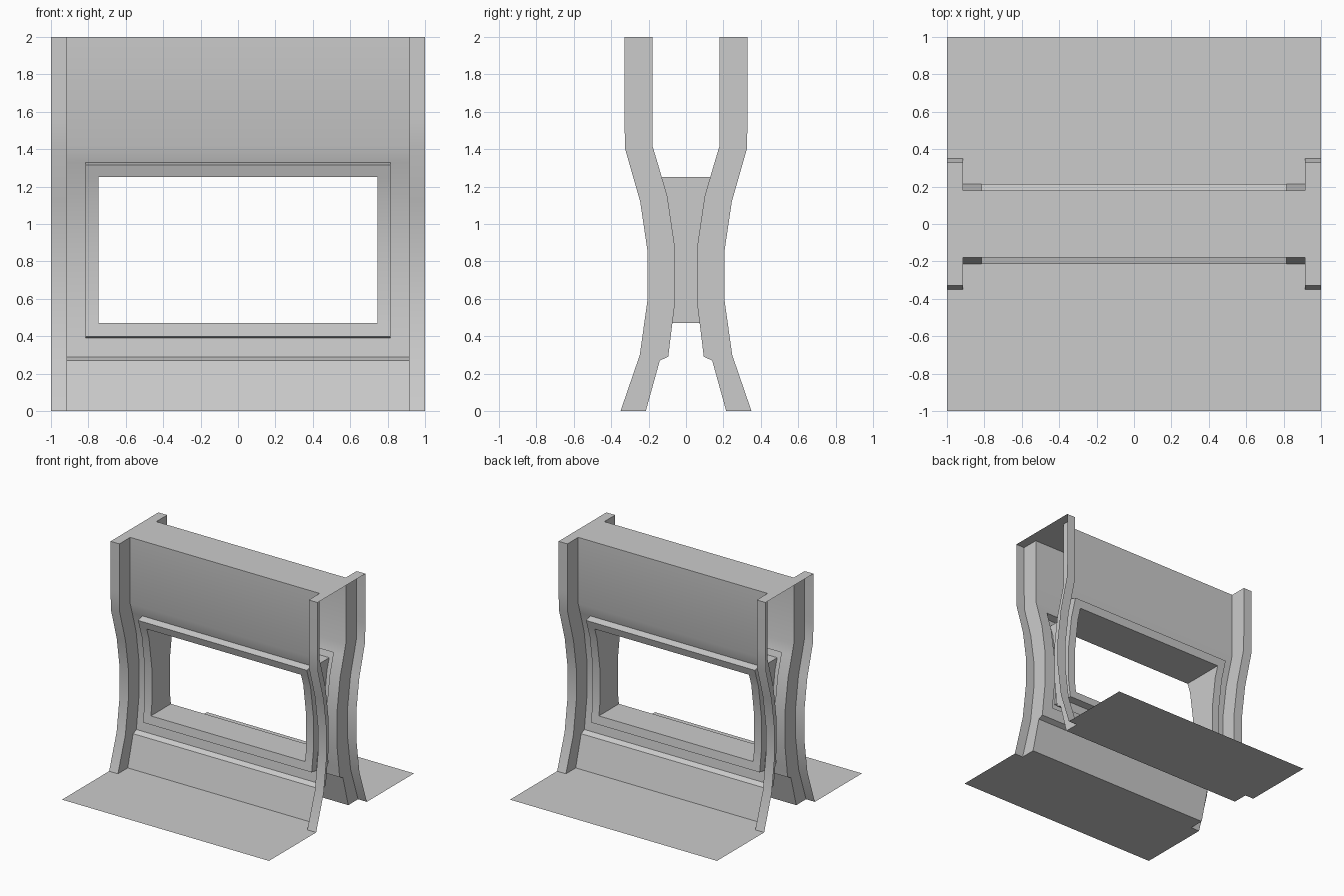
import bpy
import bmesh
import math
from mathutils import Vector

if "Cube" in bpy.data.objects:
    bpy.data.objects.remove(bpy.data.objects["Cube"])

# Side profiles as (distance from the centre plane, height)
WALL = [(.215, 0), (.14, .27), (.095, .29), (.083, .39), (.06, .57), (.06, .88),
        (.10, 1.15), (.153, 1.33), (.18, 1.42), (.18, 2)]
POST = [(.35, 0), (.247, .3), (.205, .6), (.205, .85), (.245, 1.12),
        (.325, 1.4), (.33, 1.57), (.33, 2)]
FRAME = [(.148, .398), (.138, .47), (.125, .57), (.125, .88), (.163, 1.15),
         (.195, 1.25), (.215, 1.315)]
X_END, X_POST, X_FRAME, X_OPEN = 1.0, .915, .815, .745


def face(bm, pts, facing):
    """Add one polygon turned toward the given direction."""
    f = bm.faces.new([bm.verts.new(p) for p in pts])
    f.normal_update()
    if f.normal.dot(Vector(facing)) < 0:
        f.normal_flip()


def strip(bm, profile, x0, x1):
    """Sweep a front profile sideways from x0 to x1."""
    for (y0, z0), (y1, z1) in zip(profile, profile[1:]):
        face(bm, [(x0, -y0, z0), (x1, -y0, z0), (x1, -y1, z1), (x0, -y1, z1)], (0, -1, 0))


def side(bm, outer, inner, x, facing):
    """Fill the area between two profiles at a fixed x."""
    pts = [(x, -y, z) for y, z in outer] + [(x, -y, z) for y, z in reversed(inner)]
    face(bm, pts, (facing, 0, 0))


def flat(bm, x0, x1, y0, y1, z, facing):
    face(bm, [(x0, y0, z), (x1, y0, z), (x1, y1, z), (x0, y1, z)], (0, 0, facing))


def finish(name, bm):
    """Weld the quarter, shade it and mirror it to all four corners."""
    bmesh.ops.remove_doubles(bm, verts=bm.verts, dist=1e-5)
    me = bpy.data.meshes.new(name)
    bm.to_mesh(me)
    bm.free()
    ob = bpy.data.objects.new(name, me)
    bpy.context.collection.objects.link(ob)
    bpy.ops.object.select_all(action='DESELECT')
    ob.select_set(True)
    bpy.context.view_layer.objects.active = ob
    bpy.ops.object.shade_smooth_by_angle(angle=math.radians(30))
    mod = ob.modifiers.new("mirror", 'MIRROR')
    mod.use_axis = (True, True, False)
    mod.merge_threshold = 1e-4


# Curved wall panel with a hole where the window frame sits
bm = bmesh.new()
strip(bm, WALL, X_FRAME, X_POST)
strip(bm, WALL[:4], 0, X_FRAME)
strip(bm, WALL[7:], 0, X_FRAME)
finish("wall_panel", bm)

# End posts, open on the outer ends
bm = bmesh.new()
strip(bm, POST, X_POST, X_END)
side(bm, POST, WALL, X_POST, -1)
finish("end_post", bm)

# Raised window frame: outer rim, then front faces around the opening
bm = bmesh.new()
side(bm, FRAME, WALL[3:8], X_FRAME, 1)
for edge, rim, facing in ((FRAME[0], WALL[3], -1), (FRAME[-1], WALL[7], 1)):
    (ya, za), (yb, zb) = edge, rim
    face(bm, [(0, -ya, za), (X_FRAME, -ya, za), (X_FRAME, -yb, zb), (0, -yb, zb)],
         (0, 0, facing))
strip(bm, FRAME, X_OPEN, X_FRAME)
strip(bm, FRAME[:2], 0, X_OPEN)
strip(bm, FRAME[-2:], 0, X_OPEN)
finish("window_frame", bm)

# Tunnel through the wall
bm = bmesh.new()
side(bm, FRAME[1:-1], [(0, .47), (0, 1.25)], X_OPEN, -1)
flat(bm, 0, X_OPEN, -.138, 0, .47, 1)
flat(bm, 0, X_OPEN, -.195, 0, 1.25, -1)
finish("window_tunnel", bm)

# Top cap
bm = bmesh.new()
flat(bm, 0, X_POST, -.18, 0, 2, 1)
flat(bm, X_POST, X_END, -.33, 0, 2, 1)
finish("top_cap", bm)

# Floor on both sides, notched around the posts
bm = bmesh.new()
flat(bm, 0, X_POST, -1, -.215, 0, 1)
flat(bm, X_POST, X_END, -1, -.35, 0, 1)
finish("floor", bm)
